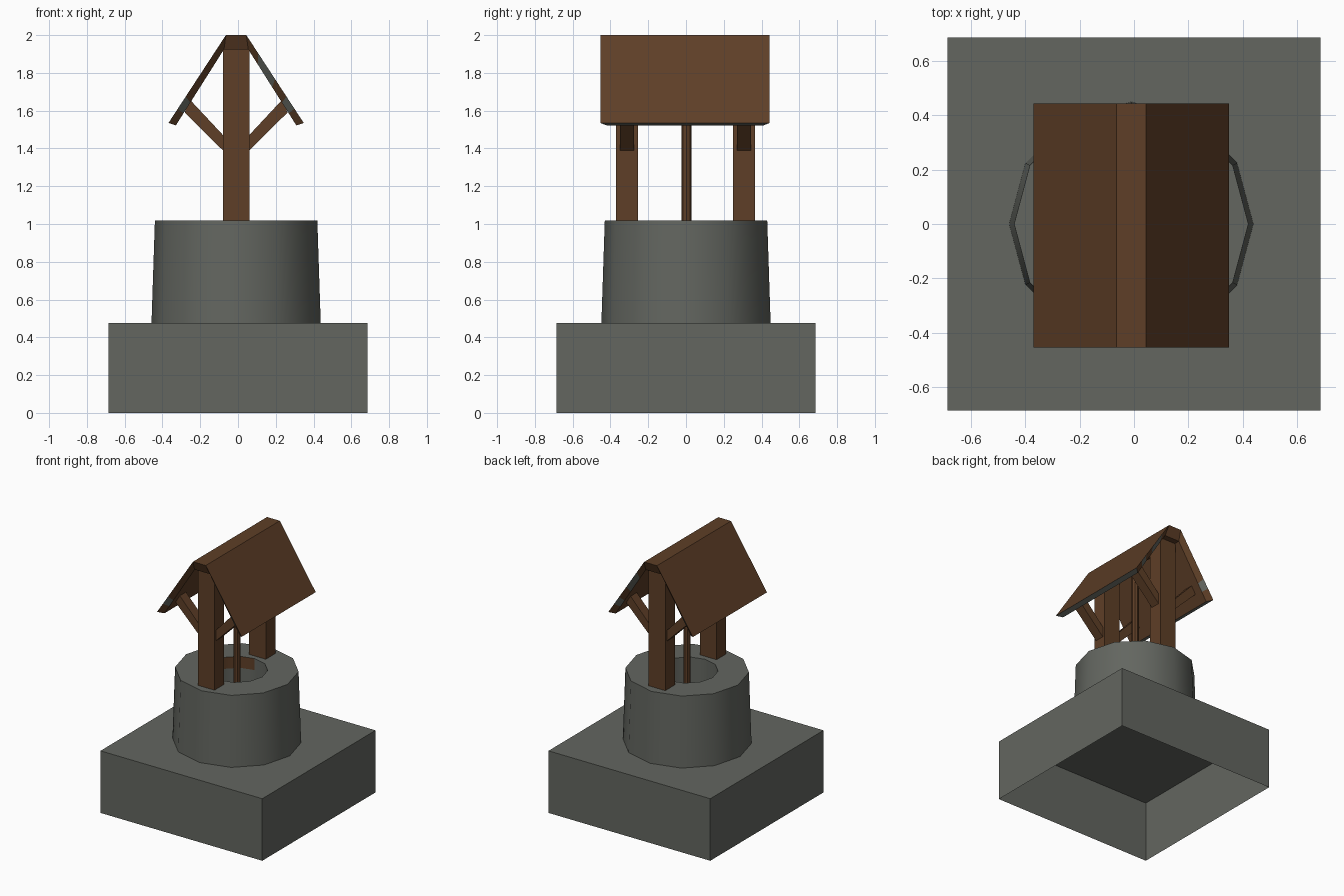
import bpy, bmesh, math
from mathutils import Vector

if "Cube" in bpy.data.objects:
    bpy.data.objects.remove(bpy.data.objects["Cube"])


def material(name, rgb):
    m = bpy.data.materials.new(name)
    m.diffuse_color = (*rgb, 1)
    m.use_nodes = True
    m.node_tree.nodes["Principled BSDF"].inputs["Base Color"].default_value = m.diffuse_color
    return m


STONE = material("grey stone", (0.125, 0.133, 0.117))
WOOD = material("brown wood", (0.112, 0.049, 0.020))
CX = -0.01  # the upper parts sit slightly left of the base


def make(name, bm, mats, smooth=False):
    bmesh.ops.recalc_face_normals(bm, faces=bm.faces)
    me = bpy.data.meshes.new(name)
    bm.to_mesh(me)
    bm.free()
    ob = bpy.data.objects.new(name, me)
    bpy.context.collection.objects.link(ob)
    for m in mats:
        me.materials.append(m)
    if smooth:
        bpy.ops.object.select_all(action='DESELECT')
        ob.select_set(True)
        bpy.context.view_layer.objects.active = ob
        bpy.ops.object.shade_smooth_by_angle(angle=math.radians(40))
    return ob


def prism(name, profile, y0, y1, mat):
    """Extrude an (x, z) outline along y."""
    bm = bmesh.new()
    f = bm.faces.new([bm.verts.new((x, y0, z)) for x, z in profile])
    ext = bmesh.ops.extrude_face_region(bm, geom=[f])["geom"]
    bmesh.ops.translate(bm, vec=(0, y1 - y0, 0),
                        verts=[v for v in ext if isinstance(v, bmesh.types.BMVert)])
    return make(name, bm, [mat])


# plinth: box open underneath
bm = bmesh.new()
bmesh.ops.create_cube(bm, size=1)
bmesh.ops.scale(bm, vec=(1.37, 1.37, 0.475), verts=bm.verts)
bmesh.ops.translate(bm, vec=(0, 0, 0.2375), verts=bm.verts)
bmesh.ops.delete(bm, geom=[f for f in bm.faces if f.calc_center_median().z < 0.01],
                 context='FACES')
make("plinth", bm, [STONE])

# well wall: tapered twelve-sided ring with a hollow shaft
bm = bmesh.new()
rings = []
for r, z in ((0.448, 0.475), (0.43, 1.018), (0.215, 1.018), (0.215, 0.93), (0.215, 0.475)):
    rings.append([bm.verts.new((CX + r * math.cos(i * math.pi / 6),
                                r * math.sin(i * math.pi / 6), z)) for i in range(12)])
for k in range(4):
    for i in range(12):
        j = (i + 1) % 12
        f = bm.faces.new((rings[k][i], rings[k][j], rings[k + 1][j], rings[k + 1][i]))
        # stained upper shaft on the back left
        if k == 2 and 3 <= i <= 5:
            f.material_index = 1
make("well_wall", bm, [STONE, WOOD], smooth=True)

# posts and diagonal braces, front and back
for label, py0, py1, by0, by1 in (("front", -0.37, -0.255, -0.35, -0.275),
                                  ("back", 0.25, 0.365, 0.27, 0.345)):
    prism(label + "_post", [(CX - 0.07, 0.95), (CX + 0.07, 0.95),
                            (CX + 0.07, 1.93), (CX - 0.07, 1.93)], py0, py1, WOOD)
    for side, s in (("left", -1), ("right", 1)):
        outline = [(0.05, 1.37), (0.272, 1.59), (0.248, 1.662), (0.05, 1.45)]
        prism(f"{label}_{side}_brace", [(CX + s * x, z) for x, z in outline], by0, by1, WOOD)

# hanging pole in the middle
bm = bmesh.new()
bmesh.ops.create_cone(bm, cap_ends=True, segments=8, radius1=0.026, radius2=0.026, depth=1.45)
bmesh.ops.translate(bm, vec=(CX, 0.002, 0.48 + 0.725), verts=bm.verts)
make("rope", bm, [WOOD], smooth=True)

# roof: folded slab whose underside is inset at the gable ends
def slope(a, b):
    return [Vector(a).lerp(Vector(b), t) for t in (0, 0.16, 0.3, 0.5, 0.8, 1)]


outer_r = slope((0.358, 1.535), (0.054, 2.0))
inner_r = slope((0.319, 1.522), (0.064, 1.925))
outer = [(-p.x, p.y) for p in outer_r] + [(p.x, p.y) for p in reversed(outer_r)]
inner = [(-p.x, p.y) for p in inner_r] + [(p.x, p.y) for p in reversed(inner_r)]
bm = bmesh.new()


def row(points, y):
    return [bm.verts.new((CX + x, y, z)) for x, z in points]


of, ob_ = row(outer, -0.453), row(outer, 0.443)
nf, nb = row(inner, -0.42), row(inner, 0.41)
for i in range(len(outer) - 1):
    for a, b in ((of, ob_), (nf, nb), (of, nf), (ob_, nb)):
        f = bm.faces.new((a[i], a[i + 1], b[i + 1], b[i]))
        # grey patches on the gable edges
        if (a, b) in ((of, nf), (ob_, nb)) and i in (1, 7, 9):
            f.material_index = 1
for i in (0, -1):  # grey eave edges
    f = bm.faces.new((of[i], ob_[i], nb[i], nf[i]))
    f.material_index = 1
make("roof", bm, [WOOD, STONE])
